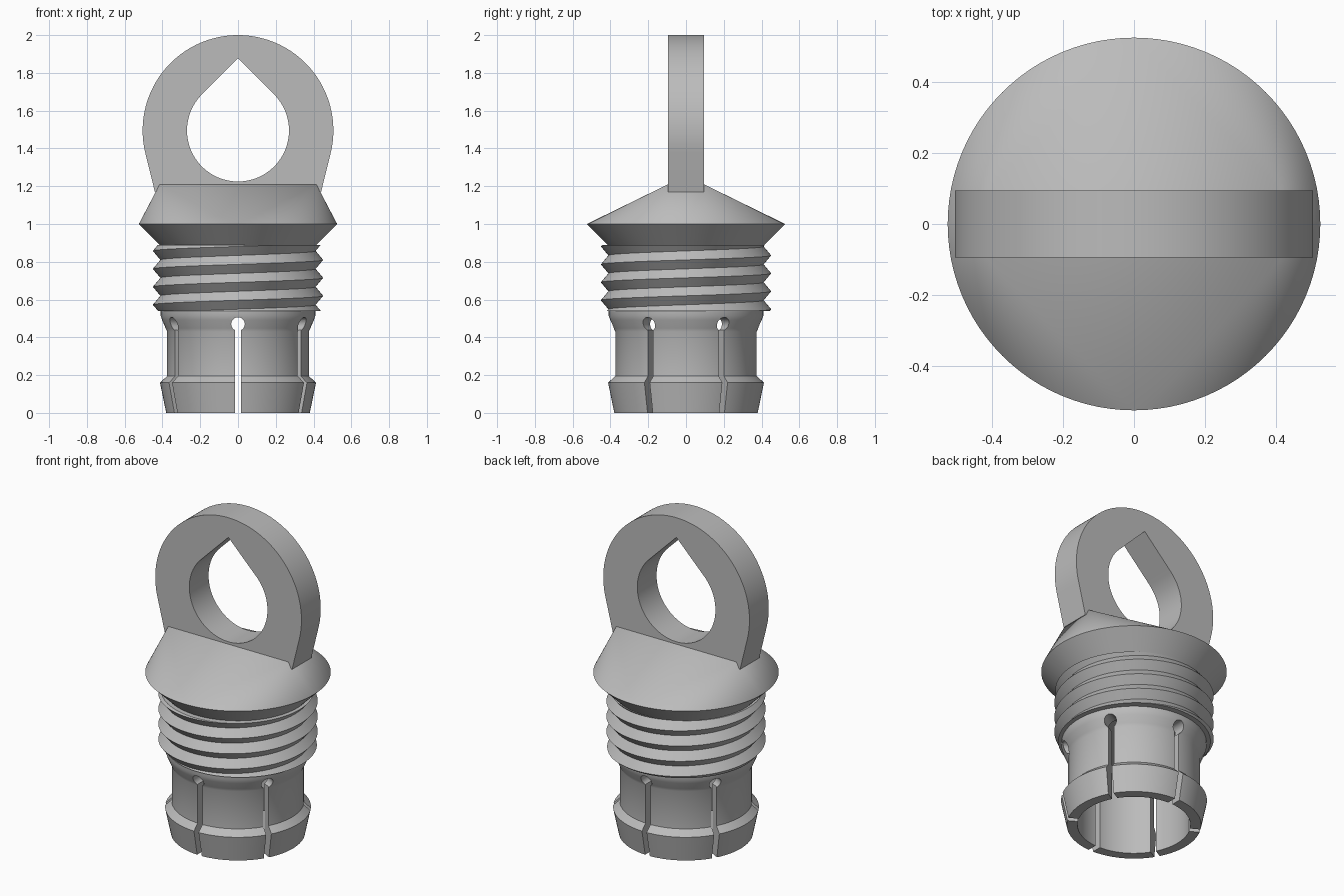
import bpy, bmesh
from math import sin, cos, pi, radians, acos, atan2, hypot

cube = bpy.data.objects.get("Cube")
if cube:
    bpy.data.objects.remove(cube)

grey = bpy.data.materials.new("plain grey")
grey.use_nodes = True
COLOUR = (0.5, 0.5, 0.5, 1)
grey.diffuse_color = COLOUR
grey.node_tree.nodes["Principled BSDF"].inputs["Base Color"].default_value = COLOUR
SEG = 96


def select(ob):
    bpy.ops.object.select_all(action="DESELECT")
    ob.select_set(True)
    bpy.context.view_layer.objects.active = ob


def finish(ob):
    select(ob)
    bpy.ops.object.shade_smooth_by_angle(angle=radians(30))


def to_object(name, bm):
    bmesh.ops.remove_doubles(bm, verts=bm.verts, dist=1e-5)
    bmesh.ops.recalc_face_normals(bm, faces=bm.faces)
    mesh = bpy.data.meshes.new(name)
    bm.to_mesh(mesh)
    bm.free()
    mesh.materials.append(grey)
    ob = bpy.data.objects.new(name, mesh)
    bpy.context.collection.objects.link(ob)
    return ob


def lathe(name, column):
    """Close a surface round z; column(angle) gives its (radius, z) points."""
    bm = bmesh.new()
    cols = []
    for i in range(SEG):
        a = 2 * pi * i / SEG
        cols.append([bm.verts.new((r * cos(a), r * sin(a), z)) for r, z in column(a)])
    for i in range(SEG):
        c, d = cols[i], cols[(i + 1) % SEG]
        for j in range(len(c) - 1):
            bm.faces.new((c[j], d[j], d[j + 1], c[j + 1]))
    return to_object(name, bm)


def plate(name, loops, depth):
    """Extrude outlines in the xz plane; a second loop becomes a hole."""
    curve = bpy.data.curves.new(name, "CURVE")
    curve.dimensions = "2D"
    curve.fill_mode = "BOTH"
    curve.extrude = depth
    for pts in loops:
        spline = curve.splines.new("POLY")
        spline.points.add(len(pts) - 1)
        for p, (x, z) in zip(spline.points, pts):
            p.co = (x, z, 0, 1)
        spline.use_cyclic_u = True
    ob = bpy.data.objects.new(name, curve)
    bpy.context.collection.objects.link(ob)
    ob.rotation_euler.x = pi / 2
    select(ob)
    bpy.ops.object.convert(target="MESH")
    ob = bpy.context.object
    bm = bmesh.new()
    bm.from_mesh(ob.data)
    bmesh.ops.remove_doubles(bm, verts=bm.verts, dist=1e-5)
    bmesh.ops.recalc_face_normals(bm, faces=bm.faces)
    bm.to_mesh(ob.data)
    bm.free()
    ob.data.materials.clear()
    ob.data.materials.append(grey)
    return ob


def arc(radius, z, start, end, n):
    return [(radius * cos(start + (end - start) * i / n),
             z + radius * sin(start + (end - start) * i / n)) for i in range(n + 1)]


# Ring: round top, tangent sides down to the foot, teardrop hole
EYE_Z, RING_R, FOOT_X, FOOT_Z = 1.495, 0.505, 0.44, 1.17
drop = FOOT_Z - EYE_Z
tangent = atan2(drop, FOOT_X) + acos(RING_R / hypot(FOOT_X, drop))
outer = arc(RING_R, EYE_Z, tangent, pi - tangent, 80) + [(-FOOT_X, FOOT_Z), (FOOT_X, FOOT_Z)]
hole = arc(0.27, EYE_Z, 0.75 * pi, 2.25 * pi, 72) + [(0, EYE_Z + 0.27 * 2 ** 0.5)]
finish(plate("hanging_ring", [outer, hole], 0.095))

# Collar: hull from a flat rectangle out to the rim and back in below
bm = bmesh.new()
for x in (-0.415, 0.415):
    for y in (-0.095, 0.095):
        bm.verts.new((x, y, 1.21))
for r, z in ((0.525, 1.0), (0.41, 0.885)):
    for i in range(SEG):
        a = 2 * pi * i / SEG
        bm.verts.new((r * cos(a), r * sin(a), z))
bmesh.ops.convex_hull(bm, input=bm.verts)
bmesh.ops.dissolve_limit(bm, angle_limit=0.002, verts=bm.verts, edges=bm.edges)
finish(to_object("collar", bm))

# Threaded body: V-shaped right-handed helix, trimmed flat at both ends
LOW, HIGH, PITCH, CREST_Z = 0.54, 0.888, 0.095, 0.62


def thread_radius(a, z):
    t = ((z - CREST_Z) / PITCH - a / (2 * pi)) % 1
    return 0.411 + 0.04 * abs(2 * t - 1)


def thread_column(a):
    pts = [(0, LOW)]
    for k in range(-6, 9):
        z = CREST_Z + PITCH * (a / (2 * pi) + k / 2)
        z = min(max(z, LOW), HIGH)
        pts.append((thread_radius(a, z), z))
    return pts + [(0, HIGH)]


# Each column rises with the angle, so the seam joins one pitch (two rows) higher
bm = bmesh.new()
cols = []
for i in range(SEG + 1):
    a = 2 * pi * i / SEG
    cols.append([bm.verts.new((r * cos(a), r * sin(a), z)) for r, z in thread_column(a)])
for c, d in zip(cols, cols[1:]):
    for j in range(len(c) - 1):
        bm.faces.new((c[j], d[j], d[j + 1], c[j + 1]))
bmesh.ops.dissolve_degenerate(bm, dist=1e-5, edges=bm.edges)
finish(to_object("threaded_body", bm))

# Snap sleeve: hollow, with a barbed lower lip
sleeve_profile = [(0, 0.53), (0.32, 0.53), (0.32, 0), (0.38, 0), (0.413, 0.16),
                  (0.375, 0.195), (0.375, 0.43), (0.383, 0.448), (0.402, 0.492),
                  (0.41, 0.515), (0.41, 0.545), (0, 0.545)]
sleeve = lathe("snap_sleeve", lambda a: sleeve_profile)

# Three keyhole slots cut straight across give six fingers
half = 0.016
keyhole = arc(0.036, 0.47, -pi / 2 + 0.46, 1.5 * pi - 0.46, 24)
keyhole = [(half, -0.1)] + keyhole + [(-half, -0.1)]
for n in range(3):
    cutter = plate("slot_cutter", [keyhole], 0.6)
    cutter.rotation_euler.z = n * pi / 3
    cutter.hide_render = True
    mod = sleeve.modifiers.new("slot", "BOOLEAN")
    mod.operation = "DIFFERENCE"
    mod.solver = "EXACT"
    mod.object = cutter
    select(sleeve)
    bpy.ops.object.modifier_apply(modifier=mod.name)
    bpy.data.objects.remove(cutter)
finish(sleeve)
